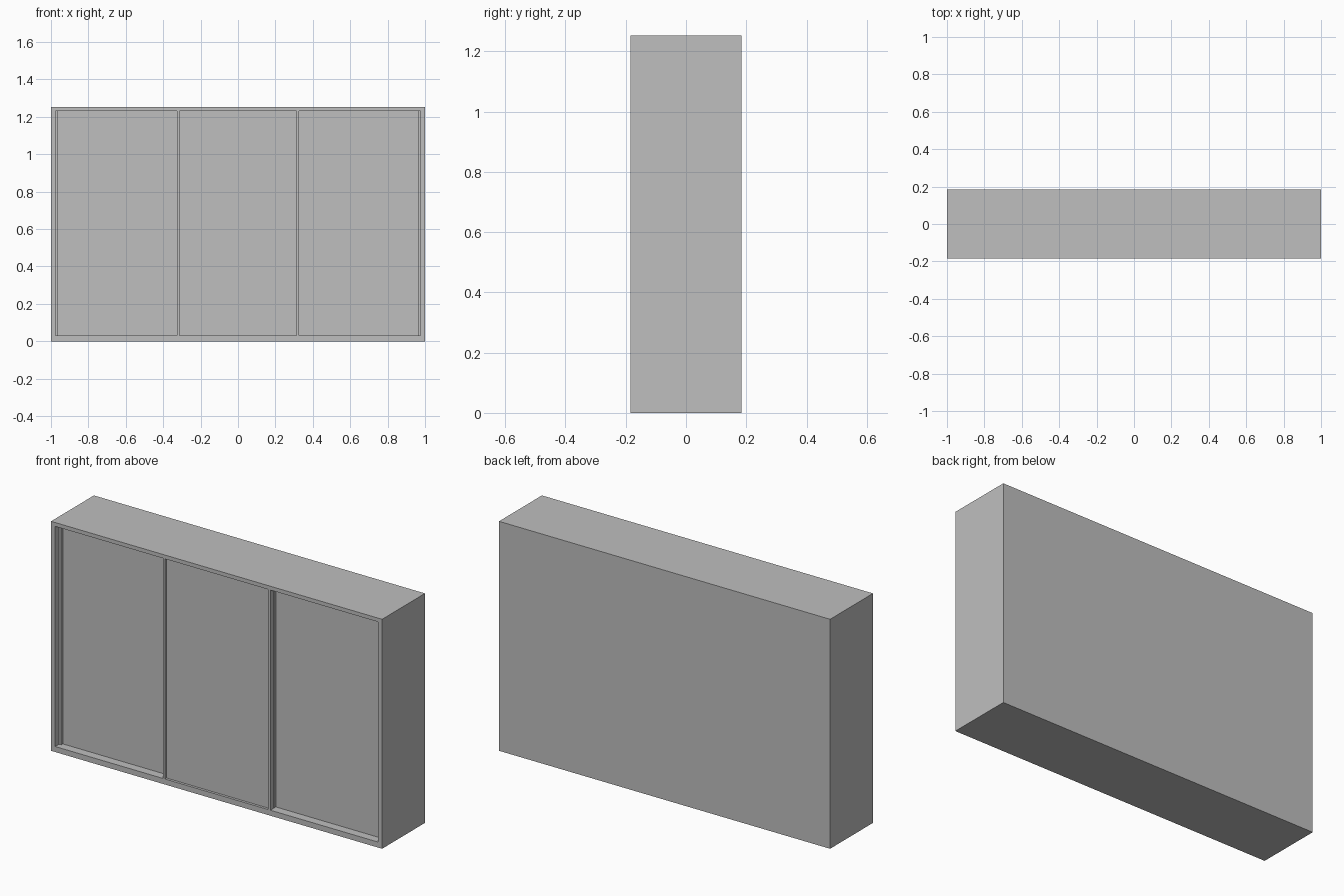
import bpy

cube = bpy.data.objects.get("Cube")
if cube:
    bpy.data.objects.remove(cube, do_unlink=True)

grey = bpy.data.materials.new("light grey")
grey.use_nodes = True
colour = (0.52, 0.52, 0.52, 1)
grey.diffuse_color = colour
grey.node_tree.nodes["Principled BSDF"].inputs["Base Color"].default_value = colour

W, D, H = 1.0, 0.185, 1.253            # half width, half depth, height
SIDE, BASE, TOP = 0.025, 0.03, 0.021   # board thicknesses
STILE, RECESS, THICK = 0.013, 0.014, 0.028


def box(name, x, y, z):
    """Box spanning the given (low, high) ranges."""
    bpy.ops.mesh.primitive_cube_add(size=1, location=[sum(r) / 2 for r in (x, y, z)])
    ob = bpy.context.object
    ob.name = name
    ob.scale = [r[1] - r[0] for r in (x, y, z)]
    bpy.ops.object.transform_apply(location=False, rotation=False, scale=True)
    ob.data.materials.append(grey)
    return ob


# Carcass
inner_x = W - SIDE
opening = (BASE, H - TOP)
box("base_board", (-W, W), (-D, D), (0, BASE))
box("top_board", (-W, W), (-D, D), (H - TOP, H))
box("left_side_board", (inner_x, W), (-D, D), opening)
box("right_side_board", (-W, -inner_x), (-D, D), opening)
box("back_board", (-inner_x, inner_x), (D - SIDE, D), opening)


def sliding_door(name, x0, x1, front):
    """Recessed panel held between two slim upright stiles."""
    depth = (front, front + THICK)
    box(name + "_panel", (x0 + STILE, x1 - STILE),
        (front + RECESS, front + THICK - 0.004), opening)
    box(name + "_stile_a", (x0, x0 + STILE), depth, opening)
    box(name + "_stile_b", (x1 - STILE, x1), depth, opening)


# Middle door on the front track, outer doors on the rear track
edge = 0.325
rear = -D + 0.033
sliding_door("middle_door", -edge, edge, -D)
sliding_door("left_door", edge - STILE, inner_x, rear)
sliding_door("right_door", -inner_x, -edge + STILE, rear)
